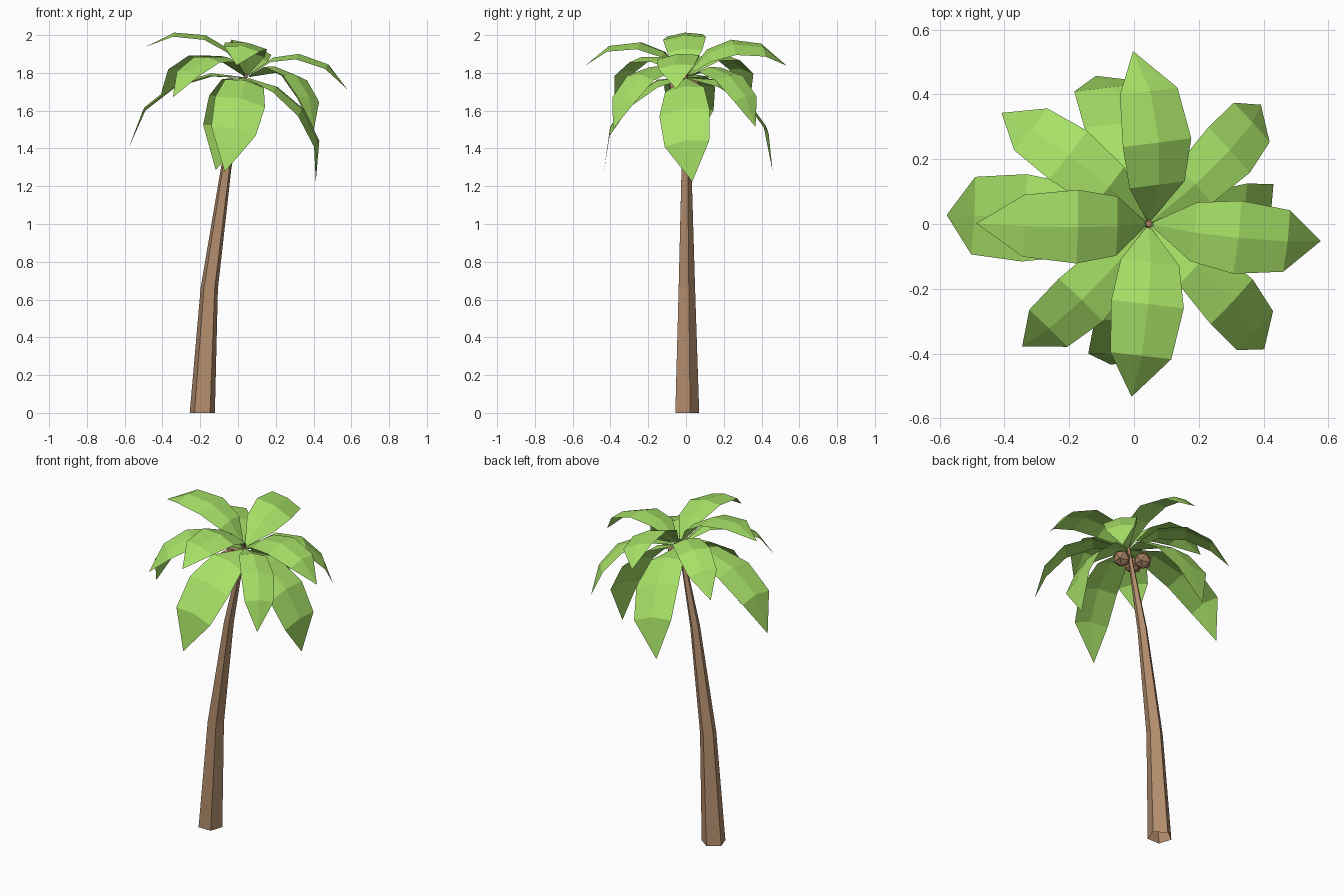
import bpy, bmesh, math
from mathutils import Vector, Matrix

if "Cube" in bpy.data.objects:
    bpy.data.objects.remove(bpy.data.objects["Cube"])

CROWN = Vector((0.045, 0.0, 1.782))
TILT = Matrix.Rotation(math.radians(12), 3, 'Y')   # crown leans with the trunk


def material(name, rgb):
    m = bpy.data.materials.new(name)
    m.diffuse_color = (*rgb, 1)
    m.use_nodes = True
    m.node_tree.nodes["Principled BSDF"].inputs["Base Color"].default_value = m.diffuse_color
    return m


bark = material("bark brown", (0.455, 0.27, 0.155))
green = material("leaf green", (0.385, 0.75, 0.135))
husk = material("coconut brown", (0.37, 0.21, 0.12))


def make(name, verts, faces, mat):
    me = bpy.data.meshes.new(name)
    me.from_pydata([tuple(v) for v in verts], [], faces)
    me.materials.append(mat)
    ob = bpy.data.objects.new(name, me)
    bpy.context.collection.objects.link(ob)
    # Outward (trunk) or upward (leaf) normals
    if "leaf" in name:
        bm = bmesh.new()
        bm.from_mesh(me)
        bm.normal_update()
        if sum(f.normal.z * f.calc_area() for f in bm.faces) < 0:
            bmesh.ops.reverse_faces(bm, faces=bm.faces[:])
        bm.to_mesh(me)
        bm.free()
    return ob


# Trunk: five-sided tapering tube along a bent path (x, z, radius, lean), open below
path = [(-0.189, 0.0, 0.07, 0), (-0.152, 0.66, 0.048, 5),
        (-0.062, 1.30, 0.029, 10), (0.045, 1.805, 0.010, 12)]
N = 5
verts, faces = [], []
for x, z, r, lean in path:
    rot = Matrix.Rotation(math.radians(lean), 3, 'Y')
    for i in range(N):
        a = math.radians(18 + 72 * i)
        verts.append(Vector((x, 0, z)) + rot @ Vector((r * math.cos(a), r * math.sin(a), 0)))
for k in range(len(path) - 1):
    for i in range(N):
        j = (i + 1) % N
        faces.append((k * N + i, k * N + j, (k + 1) * N + j, (k + 1) * N + i))
faces.append(tuple(range((len(path) - 1) * N, len(path) * N)))
make("trunk", verts, faces, bark)


# Leaf: folded strip along a profile of (radius, height, half width), ending in a point
def leaf(name, azimuth, roll, reach, drop, profile):
    turn = (Matrix.Rotation(math.radians(azimuth), 3, 'Z')
            @ Matrix.Rotation(math.radians(roll), 3, 'X'))
    pts, fs = [], []
    for r, z, w in profile:
        r, z = r * reach, z * drop
        fold = 0.13 * w
        if w:
            pts += [(r, w, z - fold), (r, 0, z + 0.003), (r, -w, z - fold)]
        else:
            pts.append((r, 0, z))
    n = len(profile) - 1
    for k in range(n - 1):
        for s in (0, 1):
            a = 3 * k + s
            fs.append((a, a + 1, a + 4, a + 3))
    e = 3 * (n - 1)
    fs += [(e, e + 1, e + 3), (e + 1, e + 2, e + 3)]
    make(name, [CROWN + TILT @ (turn @ Vector(p)) for p in pts], fs, green)


# Three rings of four leaves: (azimuth, roll, reach, drop) per leaf, then the ring's profile
rings = {
    "top_leaf": ([(-5, 7, 1, 1), (97, 9, 1, 1), (179.5, -4, 1.03, 0.96), (263.5, 3, 1, 1)],
                 [(0.012, 0.01, 0.008), (0.12, 0.125, 0.092), (0.25, 0.172, 0.114),
                  (0.41, 0.15, 0.096), (0.537, 0.045, 0)]),
    "middle_leaf": ([(-43.5, 0, 1.04, 1.05), (43, 0, 1, 1), (141, 0, 1.01, 1), (226.5, 0, 0.965, 1)],
                    [(0.012, 0.0, 0.008), (0.18, 0.075, 0.08), (0.335, 0.055, 0.096),
                     (0.46, -0.04, 0.083), (0.54, -0.19, 0)]),
    "lower_leaf": ([(-5, 9, 0.99, 0.98), (97, 0, 0.97, 1.07), (177, 0, 1.12, 1.03), (269, 0, 0.915, 1.07)],
                   [(0.012, -0.01, 0.01), (0.165, -0.025, 0.105), (0.325, -0.115, 0.135),
                    (0.44, -0.265, 0.12), (0.475, -0.485, 0)]),
}
for name, (leaves, profile) in rings.items():
    for i, args in enumerate(leaves):
        leaf(f"{name}_{i + 1}", *args, profile)

# Coconuts: low-poly balls hugging the trunk under the crown
for i, loc in enumerate([(0.08, -0.01, 1.71), (-0.04, 0.03, 1.722), (-0.03, -0.045, 1.722)]):
    bpy.ops.mesh.primitive_ico_sphere_add(subdivisions=1, radius=0.052, location=loc)
    ob = bpy.context.object
    ob.name = f"coconut_{i + 1}"
    ob.data.materials.append(husk)
